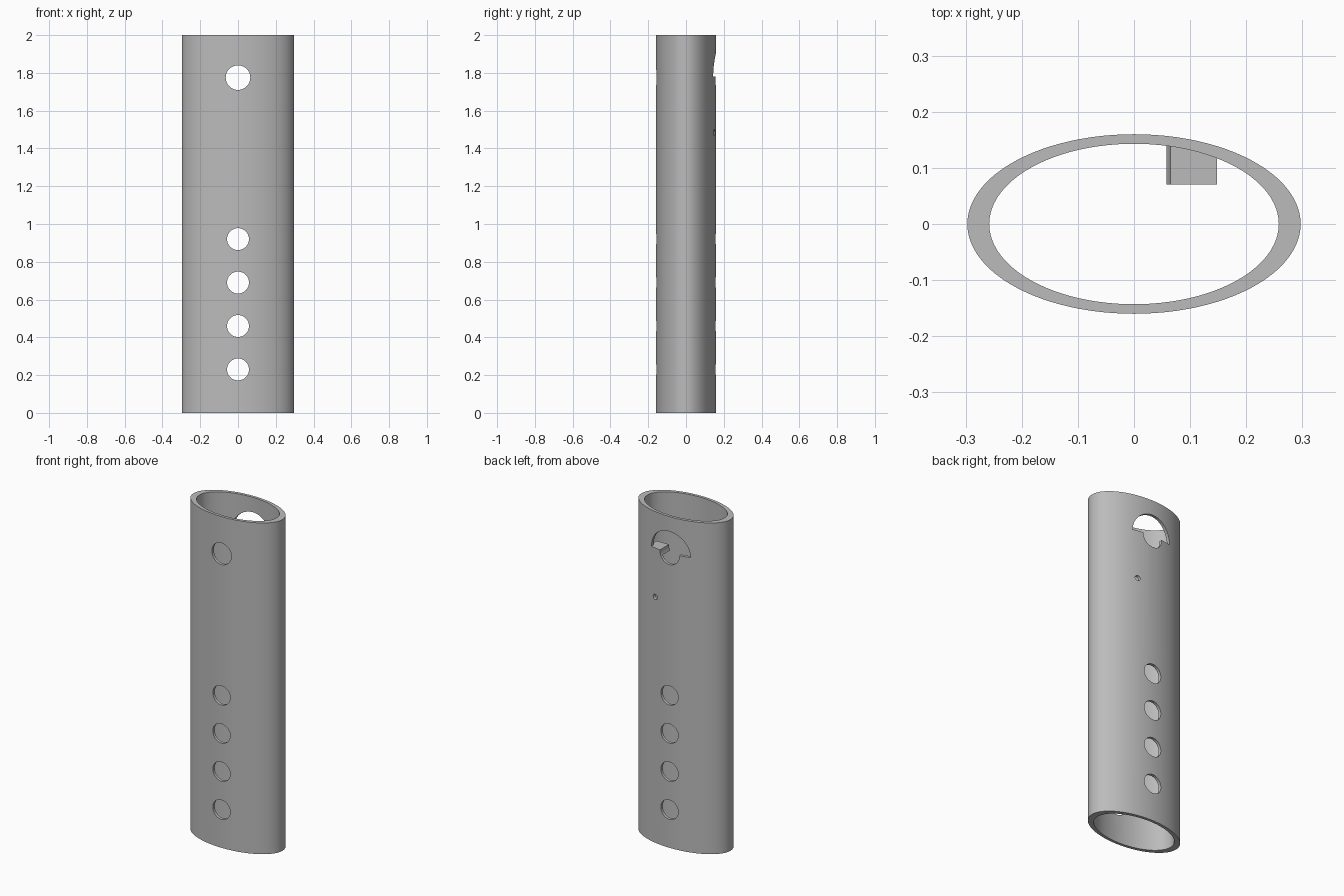
import bpy, bmesh
from math import sin, cos, pi

cube = bpy.data.objects.get("Cube")
if cube:
    bpy.data.objects.remove(cube, do_unlink=True)

grey = bpy.data.materials.new("plain grey")
grey.use_nodes = True
colour = (0.5, 0.5, 0.5, 1)
grey.diffuse_color = colour
grey.node_tree.nodes["Principled BSDF"].inputs["Base Color"].default_value = colour


def arc(rx, ry, cx=0, cy=0, steps=96, turn=2 * pi):
    """Points of an ellipse, or of part of one with both ends included."""
    count = steps if turn == 2 * pi else steps + 1
    return [(cx + rx * cos(turn * i / steps), cy + ry * sin(turn * i / steps))
            for i in range(count)]


def prism(name, profile, start, end, axis="Z"):
    """Extrude a flat profile along the Z or Y axis."""
    bm = bmesh.new()
    place = (lambda u, v, w: (u, v, w)) if axis == "Z" else (lambda u, v, w: (u, w, v))
    low = [bm.verts.new(place(u, v, start)) for u, v in profile]
    high = [bm.verts.new(place(u, v, end)) for u, v in profile]
    bm.faces.new(low)
    bm.faces.new(high)
    n = len(profile)
    for i in range(n):
        j = (i + 1) % n
        bm.faces.new((low[i], low[j], high[j], high[i]))
    bmesh.ops.recalc_face_normals(bm, faces=bm.faces)
    mesh = bpy.data.meshes.new(name)
    bm.to_mesh(mesh)
    bm.free()
    mesh.materials.append(grey)
    obj = bpy.data.objects.new(name, mesh)
    bpy.context.collection.objects.link(obj)
    return obj


def combine(target, tool, operation):
    """Apply a boolean and remove its tool."""
    mod = target.modifiers.new("combine", "BOOLEAN")
    mod.operation = operation
    mod.solver = "EXACT"
    mod.object = tool
    bpy.context.view_layer.objects.active = target
    bpy.ops.object.modifier_apply(modifier=mod.name)
    bpy.data.objects.remove(tool, do_unlink=True)


# Oval tube
tube = prism("oval_tube", arc(0.297, 0.16), 0, 2)
combine(tube, prism("bore", arc(0.258, 0.143), -0.1, 2.1), "DIFFERENCE")

# Small stop block on the inside of the back wall
block = [(0.058, 0.07), (0.148, 0.07), (0.148, 0.128), (0.058, 0.148)]
combine(tube, prism("stop_block", block, 1.745, 1.78), "UNION")

# Row of adjustment holes through both walls
for i in range(1, 5):
    hole = arc(0.058, 0.058, 0, 0.23 * i, 48)
    combine(tube, prism("adjustment_hole", hole, -0.3, 0.3, "Y"), "DIFFERENCE")

# Upper hole through both walls
upper = arc(0.065, 0.065, 0, 1.775, 48)
combine(tube, prism("upper_hole", upper, -0.3, 0.3, "Y"), "DIFFERENCE")

# Half-round window and pin hole in the back wall
window = arc(0.13, 0.13, 0, 1.78, 32, pi)
combine(tube, prism("half_window", window, 0.1, 0.3, "Y"), "DIFFERENCE")
pin = arc(0.016, 0.016, 0.1, 1.484, 24)
combine(tube, prism("pin_hole", pin, 0.05, 0.3, "Y"), "DIFFERENCE")

# Smooth walls with sharp rims
bpy.ops.object.select_all(action="DESELECT")
tube.select_set(True)
bpy.context.view_layer.objects.active = tube
bpy.ops.object.shade_smooth_by_angle(angle=pi / 6)
